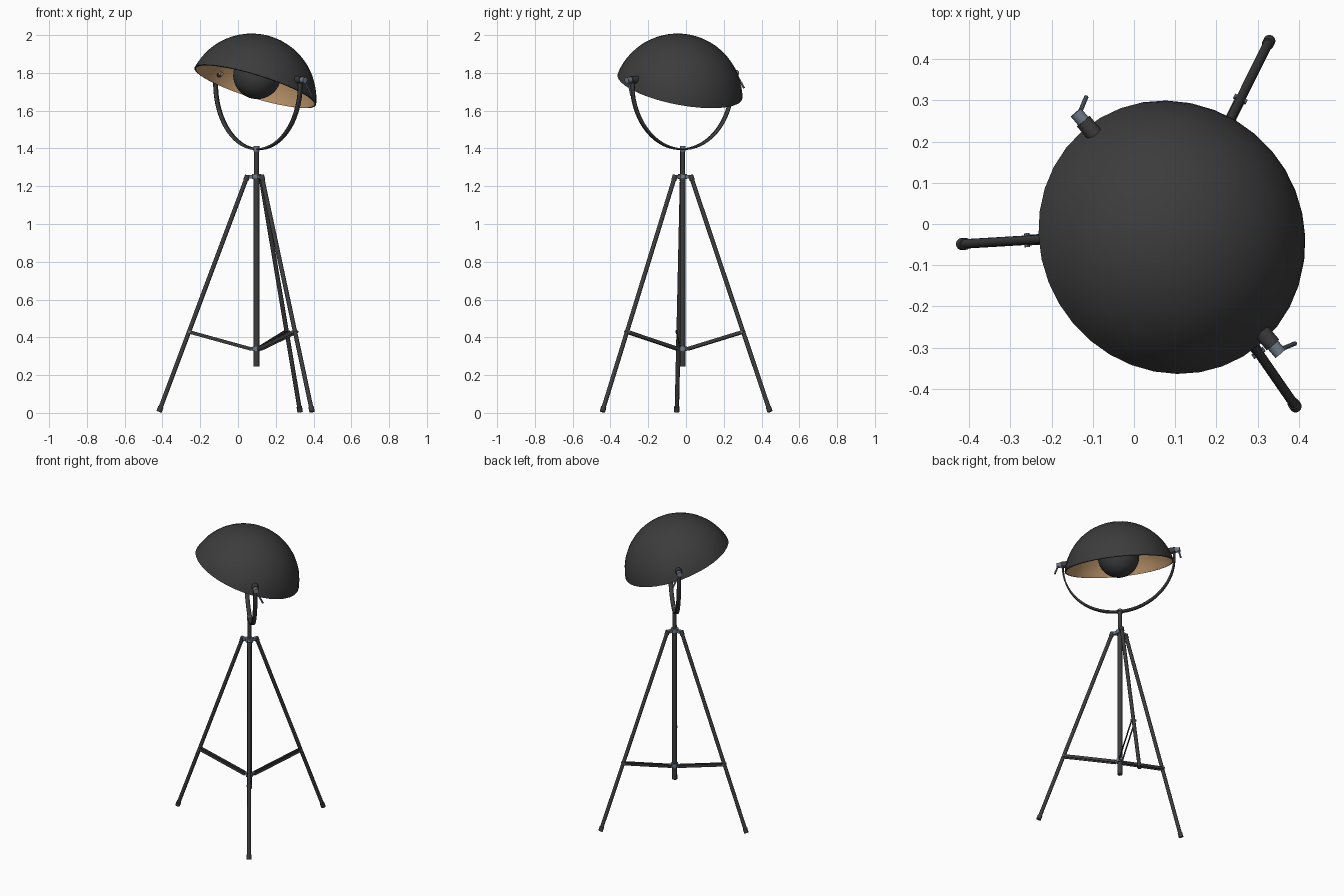
import bpy, bmesh, math
from mathutils import Vector, Matrix

if "Cube" in bpy.data.objects:
    bpy.data.objects.remove(bpy.data.objects["Cube"], do_unlink=True)


def make_material(name, rgb):
    m = bpy.data.materials.new(name)
    m.use_nodes = True
    m.diffuse_color = (*rgb, 1)
    m.node_tree.nodes["Principled BSDF"].inputs["Base Color"].default_value = (*rgb, 1)
    return m


BLACK = make_material("matte black", (0.045, 0.045, 0.045))
STEEL = make_material("blue grey steel", (0.16, 0.20, 0.25))
GOLD = make_material("warm gold", (0.52, 0.31, 0.15))


def finish(name, bm, mats, matrix=None, smooth=True):
    mesh = bpy.data.meshes.new(name)
    bmesh.ops.recalc_face_normals(bm, faces=bm.faces)
    bm.to_mesh(mesh)
    bm.free()
    for m in mats:
        mesh.materials.append(m)
    ob = bpy.data.objects.new(name, mesh)
    bpy.context.collection.objects.link(ob)
    if matrix:
        ob.matrix_world = matrix
    if smooth:
        bpy.ops.object.select_all(action="DESELECT")
        ob.select_set(True)
        bpy.context.view_layer.objects.active = ob
        bpy.ops.object.shade_smooth_by_angle(angle=math.radians(35))
    return ob


def along(a, b):
    """Matrix at the middle of a-b, z along a-b, x kept horizontal."""
    z = (b - a).normalized()
    x = Vector((0, 0, 1)).cross(z)
    x = x.normalized() if x.length > 1e-4 else Vector((1, 0, 0))
    rot = Matrix((x, z.cross(x), z)).transposed().to_4x4()
    return Matrix.Translation((a + b) / 2) @ rot


def tube(name, a, b, r, mat, frame=None, sides=16):
    a, b = Vector(a), Vector(b)
    bm = bmesh.new()
    bmesh.ops.create_cone(bm, cap_ends=True, segments=sides, radius1=r, radius2=r,
                          depth=(b - a).length)
    return finish(name, bm, [mat], (frame or Matrix()) @ along(a, b))


def bar(name, a, b, width, height, mat, offset=0):
    """Rectangular bar from a to b, shifted sideways by offset."""
    a, b = Vector(a), Vector(b)
    bm = bmesh.new()
    bmesh.ops.create_cube(bm, size=1)
    bmesh.ops.scale(bm, vec=(width, height, (b - a).length), verts=bm.verts)
    bmesh.ops.translate(bm, vec=(offset, 0, 0), verts=bm.verts)
    return finish(name, bm, [mat], along(a, b), smooth=False)


# Centre pole and its collars
AXIS = Vector((0.098, -0.018, 0))


def at(r, angle, z):
    return AXIS + Vector((r * math.cos(angle), r * math.sin(angle), z))


tube("pole_lower", at(0, 0, 0.245), at(0, 0, 1.25), 0.015, BLACK)
tube("pole_upper", at(0, 0, 1.25), at(0, 0, 1.405), 0.0125, BLACK)
tube("pole_cap", at(0, 0, 1.385), at(0, 0, 1.412), 0.015, STEEL)
tube("top_collar", at(0, 0, 1.238), at(0, 0, 1.264), 0.024, STEEL)
tube("brace_collar", at(0, 0, 0.328), at(0, 0, 0.352), 0.022, STEEL)

# Three legs with feet, hinge lugs and paired brace strips
for i, degrees in enumerate((183.4, 63.5, 304.7), 1):
    t = math.radians(degrees)
    top, foot = at(0.05, t, 1.25), at(0.517, t, 0.006)
    direction = (foot - top).normalized()
    tube(f"leg_{i}", top, foot, 0.0115, BLACK)
    tube(f"foot_{i}", foot - direction * 0.028, foot, 0.0145, BLACK)
    bar(f"leg_lug_{i}", at(0.015, t, 1.25), at(0.055, t, 1.25), 0.02, 0.018, STEEL)
    tube(f"leg_cap_{i}", top - direction * 0.008, top + direction * 0.02, 0.014, BLACK)
    bar(f"brace_lug_{i}", at(0.015, t, 0.34), at(0.038, t, 0.34), 0.014, 0.018, STEEL)
    joint = top.lerp(foot, 0.66)
    for side in (-1, 1):
        bar(f"brace_{i}_{'a' if side < 0 else 'b'}", at(0.028, t, 0.338), joint,
            0.004, 0.018, BLACK, side * 0.011)
    across = Vector((-math.sin(t), math.cos(t), 0)) * 0.017
    tube(f"brace_bolt_{i}", joint - across, joint + across, 0.007, STEEL, sides=10)

# Lamp head frame: x along the pivot axis, z upward
u = Vector((0.646, -0.762, -0.05)).normalized()
v = Vector((0, 0, 1)).cross(u).normalized()
HEAD = Matrix.Translation((0.107, -0.022, 1.78)) @ \
    Matrix((u, v, u.cross(v))).transposed().to_4x4()

# Yoke: flat band bent into a U
R_YOKE, DROP = 0.347, -0.037
path = [(-R_YOKE, 0.016)]
for k in range(33):
    a = math.pi + math.pi * k / 32
    path.append((R_YOKE * math.cos(a), DROP + R_YOKE * math.sin(a)))
path.append((R_YOKE, 0.016))
bm = bmesh.new()
rows = [[bm.verts.new((x, y, z)) for y in (-0.013, 0.013)] for x, z in path]
for p, q in zip(rows, rows[1:]):
    bm.faces.new((p[0], p[1], q[1], q[0]))
yoke = finish("yoke", bm, [BLACK], HEAD)
solid = yoke.modifiers.new("thickness", "SOLIDIFY")
solid.thickness, solid.offset = 0.009, 0

# Pivot hubs, clamp knobs and levers on both sides
for side, label in ((1, "left"), (-1, "right")):
    for part, x0, x1, r, mat in (("inner_bolt", 0.298, 0.318, 0.011, GOLD),
                                 ("pivot_hub", 0.312, 0.356, 0.02, BLACK),
                                 ("clamp_knob", 0.354, 0.384, 0.016, STEEL)):
        tube(f"{label}_{part}", (side * x0, 0, 0), (side * x1, 0, 0), r, mat, HEAD)
    tube(f"{label}_lever", (side * 0.374, 0, 0), (side * 0.392, 0.043, -0.08),
         0.0055, STEEL, HEAD, 10)

# Shade: spherical cap shell, gold inside
SHADE = HEAD @ Matrix.Rotation(math.radians(-19.8), 4, "X")
R, CENTRE, EDGE, STEPS = 0.344, Vector((0, 0, -0.123)), math.radians(78.6), 16


def arc(radius):
    return [CENTRE + Vector((radius * math.sin(EDGE * k / STEPS), 0,
                             radius * math.cos(EDGE * k / STEPS))) for k in range(STEPS + 1)]


bm = bmesh.new()
verts = [bm.verts.new(p) for p in arc(R) + arc(R - 0.008)[::-1]]
edges = [bm.edges.new(pair) for pair in zip(verts, verts[1:])]
bmesh.ops.spin(bm, geom=verts + edges, cent=(0, 0, 0), axis=(0, 0, 1),
               angle=math.tau, steps=36)
bmesh.ops.remove_doubles(bm, verts=bm.verts, dist=0.0005)
for f in bm.faces:
    f.material_index = int((f.calc_center_median() - CENTRE).length < R - 0.007)
finish("shade", bm, [BLACK, GOLD], SHADE)

# Bulb and socket
bm = bmesh.new()
bmesh.ops.create_uvsphere(bm, u_segments=32, v_segments=20, radius=0.127)
finish("bulb", bm, [BLACK], SHADE @ Matrix.Translation((0, -0.01, 0.005)))
tube("bulb_socket", (0, 0, 0.1), (0, 0, 0.216), 0.04, BLACK, SHADE, 24)
